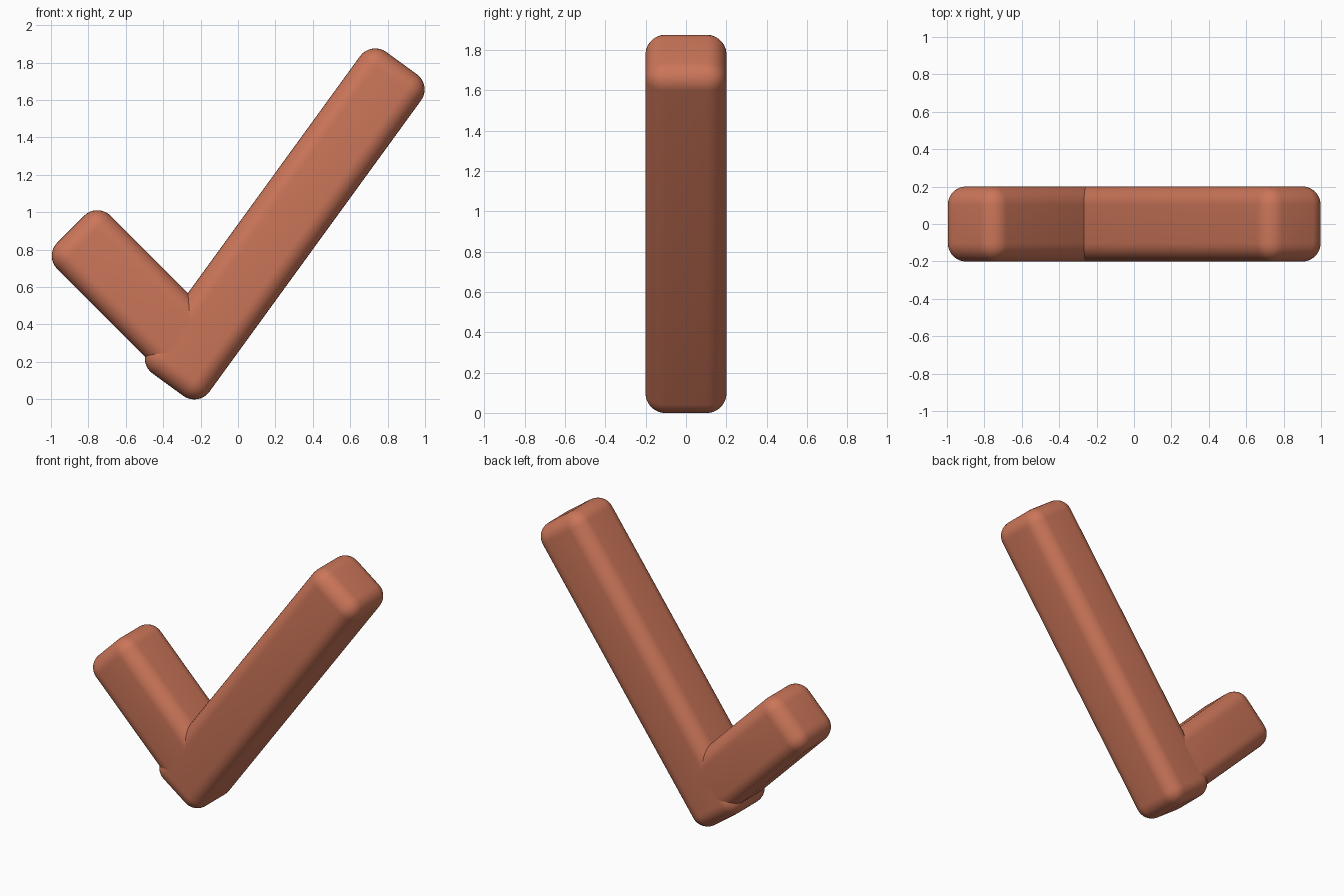
import bpy
from math import radians

if "Cube" in bpy.data.objects:
    bpy.data.objects.remove(bpy.data.objects["Cube"])

mat = bpy.data.materials.new("terracotta")
mat.diffuse_color = (0.60, 0.18, 0.10, 1)
mat.use_nodes = True
mat.node_tree.nodes["Principled BSDF"].inputs["Base Color"].default_value = mat.diffuse_color


def rounded_bar(name, center, length, angle):
    """Square bar with rounded edges, tilted in the front plane."""
    bpy.ops.mesh.primitive_cube_add(size=1, location=(center[0], 0, center[1]))
    bar = bpy.context.object
    bar.name = name
    bar.scale = (length, 0.403, 0.403)
    bpy.ops.object.transform_apply(location=False, rotation=False, scale=True)
    bar.rotation_euler = (0, -radians(angle), 0)
    bevel = bar.modifiers.new("rounding", 'BEVEL')
    bevel.width = 0.1
    bevel.segments = 8
    bpy.ops.object.modifier_apply(modifier=bevel.name)
    bpy.ops.object.shade_smooth_by_angle(angle=radians(30))
    bar.data.materials.append(mat)
    return bar


# Long stroke of the tick
rounded_bar("long_stroke", (0.25, 0.9375), 2.125, 54)
# Short stroke, its lower end buried in the long one
rounded_bar("short_stroke", (-0.548, 0.563), 0.98, 135)
